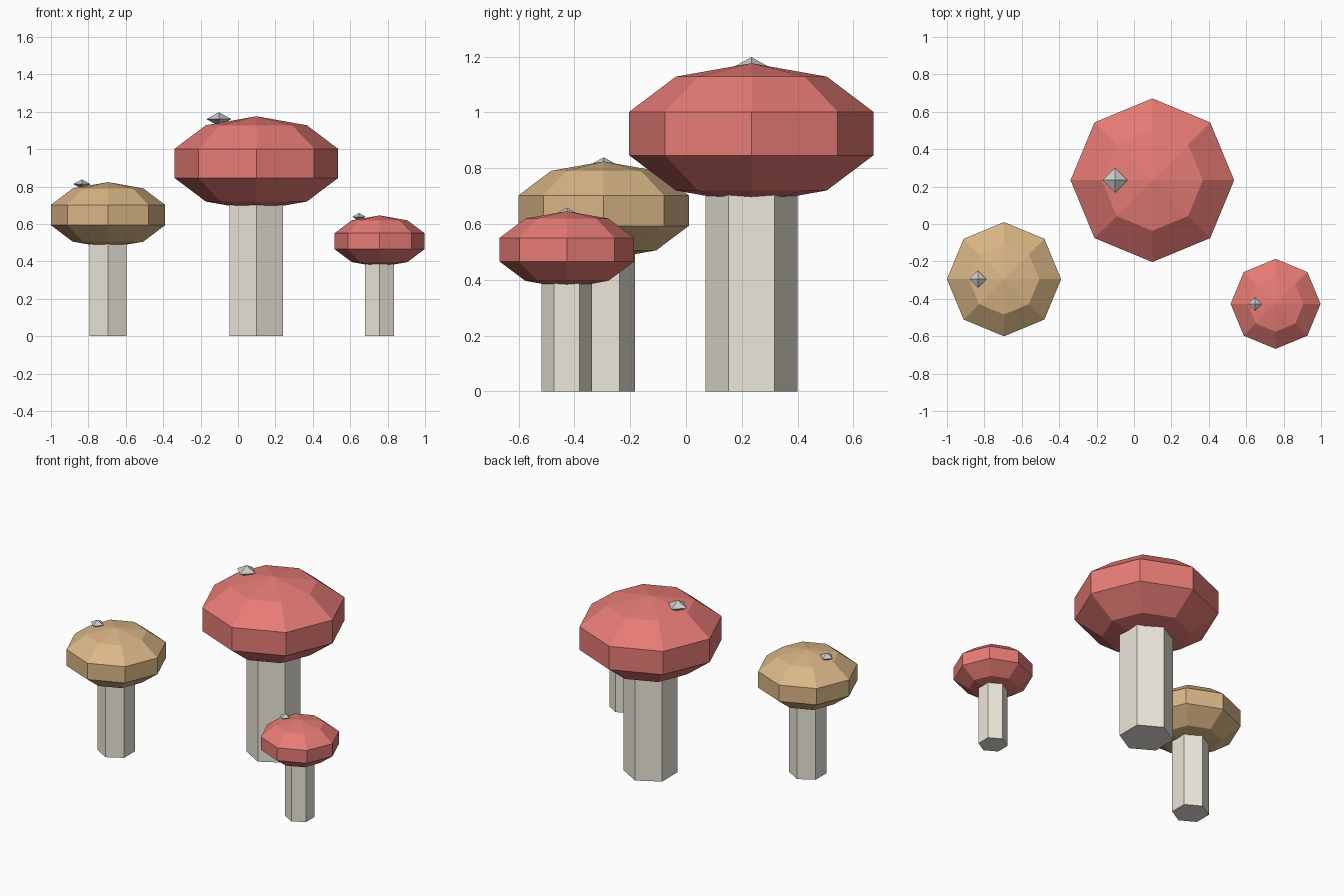
import bpy
import bmesh

if "Cube" in bpy.data.objects:
    bpy.data.objects.remove(bpy.data.objects["Cube"])


def material(name, rgb):
    m = bpy.data.materials.new(name)
    m.diffuse_color = (*rgb, 1)
    m.use_nodes = True
    m.node_tree.nodes["Principled BSDF"].inputs["Base Color"].default_value = m.diffuse_color
    return m


STEM = material("stem_cream", (0.84, 0.80, 0.70))
RED = material("cap_red", (0.80, 0.20, 0.18))
BROWN = material("cap_brown", (0.70, 0.47, 0.24))


def spot(name, x, y, z, r, h):
    # flattened octahedron: equator of four points and two tips
    bm = bmesh.new()
    ring = [bm.verts.new(p) for p in ((r, 0, 0), (0, r, 0), (-r, 0, 0), (0, -r, 0))]
    top, bottom = bm.verts.new((0, 0, h)), bm.verts.new((0, 0, -h))
    for i in range(4):
        a, b = ring[i], ring[(i + 1) % 4]
        bm.faces.new((a, b, top))
        bm.faces.new((b, a, bottom))
    mesh = bpy.data.meshes.new(name)
    bm.to_mesh(mesh)
    bm.free()
    ob = bpy.data.objects.new(name, mesh)
    ob.location = (x, y, z)
    bpy.context.collection.objects.link(ob)


def mushroom(name, x, y, z, cap_r, cap_h, stem_r, cap_mat):
    # six-sided stem, reaching up into the cap
    bpy.ops.mesh.primitive_cylinder_add(vertices=6, radius=stem_r, depth=z,
                                        location=(x, y, z / 2))
    stem = bpy.context.object
    stem.name = name + "_stem"
    stem.data.materials.append(STEM)
    # squashed eight-sided cap
    bpy.ops.mesh.primitive_uv_sphere_add(segments=8, ring_count=5, radius=1,
                                         location=(x, y, z))
    cap = bpy.context.object
    cap.name = name + "_cap"
    cap.scale = (cap_r, cap_r, cap_h)
    cap.data.materials.append(cap_mat)
    # pale spot on the left of the cap
    spot(name + "_spot", x - 0.435 * cap_r, y, z + 0.515 * cap_r,
         0.145 * cap_r, 0.08 * cap_r)


mushroom("large_mushroom", 0.098, 0.234, 0.924, 0.460, 0.252, 0.165, RED)
mushroom("medium_mushroom", -0.695, -0.295, 0.648, 0.321, 0.176, 0.113, BROWN)
mushroom("small_mushroom", 0.757, -0.427, 0.508, 0.253, 0.138, 0.090, RED)
